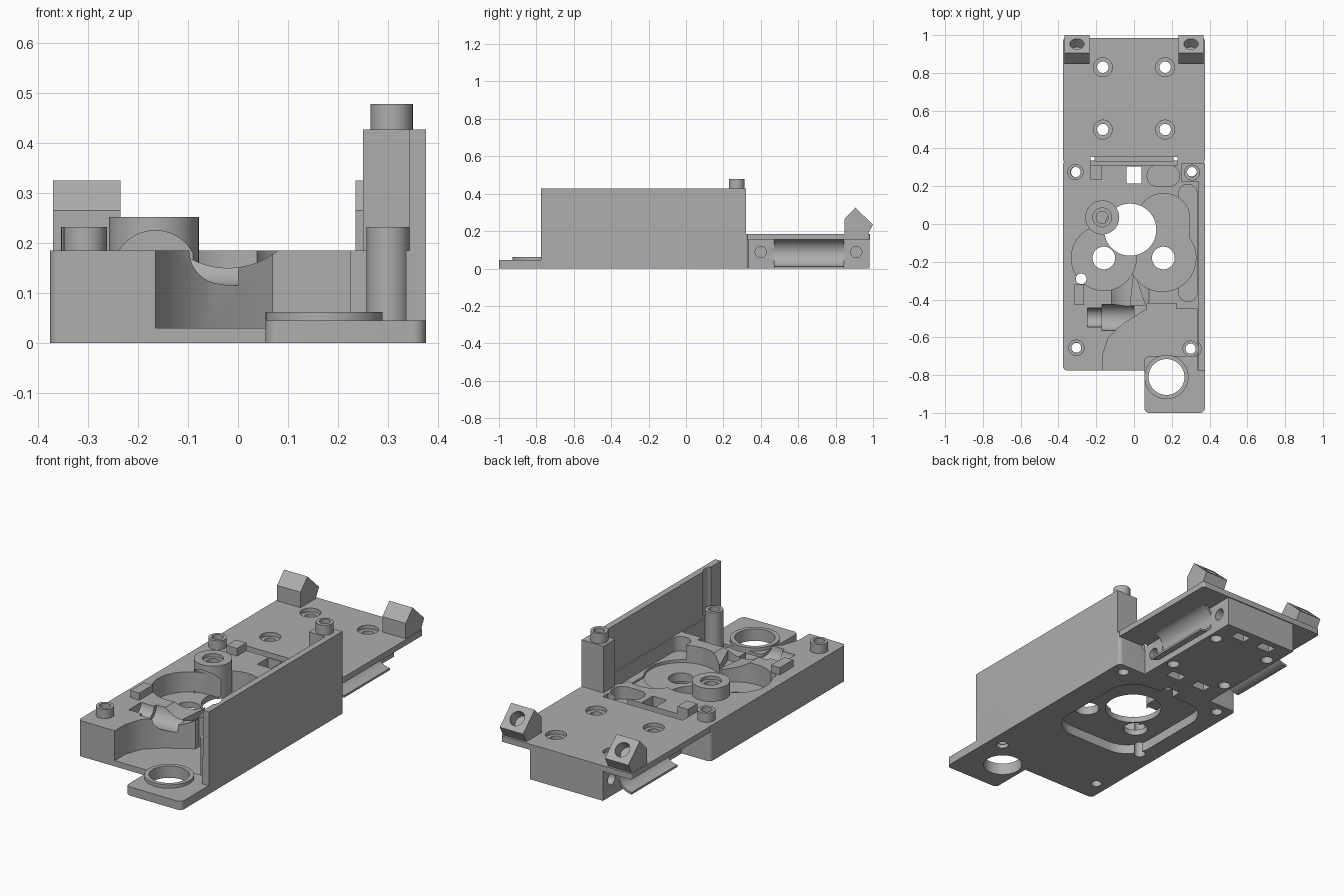
import bpy, bmesh, math
from mathutils import Matrix, Vector

old = bpy.data.objects.get("Cube")
if old:
    bpy.data.objects.remove(old, do_unlink=True)

grey = bpy.data.materials.new("mid grey")
grey.use_nodes = True
COLOUR = (0.42, 0.42, 0.42, 1)
grey.diffuse_color = COLOUR
grey.node_tree.nodes["Principled BSDF"].inputs["Base Color"].default_value = COLOUR

parts, cutters = [], []
TOP, LOW = 0.185, -0.1


def make(name, bm, cutter=False):
    bmesh.ops.recalc_face_normals(bm, faces=bm.faces)
    mesh = bpy.data.meshes.new(name)
    bm.to_mesh(mesh)
    bm.free()
    mesh.materials.append(grey)
    ob = bpy.data.objects.new(name, mesh)
    bpy.context.collection.objects.link(ob)
    ob.hide_render = cutter
    (cutters if cutter else parts).append(ob)
    return ob


def prism(name, pts, lo, hi, axis="Z", cutter=False):
    """Extrude a 2D outline along Z (x, y points), Y (x, z) or X (y, z)."""
    place = {"Z": lambda a, b, h: (a, b, h), "Y": lambda a, b, h: (a, h, b),
             "X": lambda a, b, h: (h, a, b)}[axis]
    bm = bmesh.new()
    face = bm.faces.new([bm.verts.new(place(a, b, lo)) for a, b in pts])
    ext = bmesh.ops.extrude_face_region(bm, geom=[face])
    step = Vector(place(0, 0, hi - lo))
    bmesh.ops.translate(bm, vec=step, verts=[v for v in ext["geom"] if isinstance(v, bmesh.types.BMVert)])
    return make(name, bm, cutter)


def arc(cx, cy, r, a0, a1, n):
    return [(cx + r * math.cos(math.radians(a0 + (a1 - a0) * i / n)),
             cy + r * math.sin(math.radians(a0 + (a1 - a0) * i / n))) for i in range(n + 1)]


def circle(cx, cy, r):
    return arc(cx, cy, r, 0, 360, 48)[:-1]


def rounded(x0, x1, y0, y1, r):
    return (arc(x1 - r, y1 - r, r, 0, 90, 8) + arc(x0 + r, y1 - r, r, 90, 180, 8)
            + arc(x0 + r, y0 + r, r, 180, 270, 8) + arc(x1 - r, y0 + r, r, 270, 360, 8))


def rect(x0, x1, y0, y1):
    return [(x0, y0), (x1, y0), (x1, y1), (x0, y1)]


def drill(x, y, r, lo=LOW, hi=1):
    return prism("cutter", circle(x, y, r), lo, hi, cutter=True)


def pocket(pts, lo, hi=1, axis="Z"):
    return prism("cutter", pts, lo, hi, axis, True)


def cut(ob, tools):
    for tool in tools:
        mod = ob.modifiers.new("cut", "BOOLEAN")
        mod.operation, mod.solver, mod.object = "DIFFERENCE", "EXACT", tool
    bpy.context.view_layer.update()
    graph = bpy.context.evaluated_depsgraph_get()
    mesh = bpy.data.meshes.new_from_object(ob.evaluated_get(graph))
    ob.modifiers.clear()
    ob.data = mesh


# Main body with gear recesses, front pocket and through holes
body = prism("body", rounded(-0.375, 0.375, -0.775, 0.335, 0.02), 0, TOP)
front_pocket = [(-0.165, -0.8), (-0.165, -0.69), (-0.135, -0.6), (-0.06, -0.53), (0.07, -0.45),
                (0.07, -0.42), (0.225, -0.42), (0.225, -0.45), (0.335, -0.45), (0.335, -0.8)]
cut(body, [
    pocket(front_pocket, 0.03),
    pocket(rounded(-0.28, 0.24, -0.36, 0.25, 0.14), LOW, 0.05),
    drill(-0.16, -0.18, 0.172, 0.08), drill(0.15, -0.18, 0.178, 0.095),
    pocket(rounded(0.02, 0.295, -0.2, 0.16, 0.13), 0.1),
    pocket(rounded(0.235, 0.335, -0.41, 0.21, 0.05), 0.11),
    pocket(rounded(0.07, 0.24, 0.2, 0.31, 0.05), 0.12),
    pocket([(0.0, -0.25), (0.06, -0.43), (-0.02, -0.43)], 0.12),
    pocket(circle(-0.02, 0.31, 0.16), -0.56, -0.2, "Y"),
    pocket(circle(-0.495, 0.185, 0.05), -0.245, -0.16, "X"),
    pocket(circle(-0.495, 0.185, 0.07), -0.17, 0.0, "X"),
    pocket(rect(-0.23, 0.23, 0.31, 0.35), 0.14),
    pocket(rect(-0.04, 0.04, 0.215, 0.305), LOW),
    drill(-0.02, -0.03, 0.138), drill(-0.16, -0.18, 0.06), drill(0.155, -0.18, 0.06),
    drill(-0.28, -0.29, 0.028), drill(-0.305, 0.275, 0.028), drill(-0.305, -0.655, 0.026),
    drill(0.305, 0.28, 0.028), drill(0.3, -0.66, 0.03)])

# Rear deck, narrower rear box and curved side cradles
screw_spots = [(sx * 0.165, y) for sx in (-1, 1) for y in (0.5, 0.83)]
deck = prism("rear_deck", rounded(-0.375, 0.375, 0.325, 0.985, 0.015), 0.155, TOP)
cut(deck, [drill(x, y, 0.03) for x, y in screw_spots]
    + [drill(x, y, 0.05, 0.165) for x, y in screw_spots]
    + [pocket(rect(-0.23, 0.23, 0.3, 0.355), LOW)])
lower = prism("rear_box", rect(-0.21, 0.21, 0.33, 0.98), 0, 0.157)
cut(lower, [drill(x, y, 0.03) for x, y in screw_spots]
    + [pocket(circle(y, 0.088, 0.03), sx * 0.17 - 0.06, sx * 0.17 + 0.06, "X")
       for sx in (-1, 1) for y in (0.4, 0.91)]
    + [pocket(circle(sx * 0.28, 0.085, 0.075), 0.47, 0.845, "Y") for sx in (-1, 1)]
    + [pocket(rect(x - 0.04, x + 0.04, y - 0.025, y + 0.025), LOW, 0.05)
       for x in (-0.08, 0.08) for y in (0.42, 0.92)])
for side, sx in (("left", 1), ("right", -1)):
    sheet = arc(0.28, 0.085, 0.085, 100, 270, 20) + arc(0.28, 0.085, 0.074, 270, 100, 20)
    prism(side + "_cradle", [(sx * x, z) for x, z in sheet], 0.47, 0.845, "Y")

# Rear clips with a hole in the sloped back face
clip_side = [(0.848, 0.18), (0.848, 0.265), (0.905, 0.325), (1.0, 0.235), (0.97, 0.18)]
for side, sx in (("left", 1), ("right", -1)):
    clip = prism(side + "_rear_clip", clip_side, sx * 0.302 - 0.067, sx * 0.302 + 0.067, "X")
    bore = bmesh.new()
    bmesh.ops.create_cone(bore, cap_ends=True, segments=32, radius1=0.038, radius2=0.038, depth=0.12,
                          matrix=Matrix.Translation((sx * 0.302, 0.953, 0.28))
                          @ Matrix.Rotation(-math.radians(46), 4, "X"))
    cut(clip, [make("cutter", bore, True)])

# Front tab with raised ring
tab = prism("front_tab", rounded(0.055, 0.375, -1.0, -0.7, 0.025), 0, 0.045)
ring = prism("tab_ring", circle(0.172, -0.81, 0.117), 0.02, 0.062)
for ob in (body, tab, ring):
    cut(ob, [drill(0.172, -0.81, 0.095)])
cut(body, [drill(0.172, -0.81, 0.117, 0.01, 0.1)])

# Tall side wall with its rear post and hollow pin
wall = prism("side_wall", rect(0.342, 0.375, -0.775, 0.32), 0.02, 0.427)
cut(wall, [pocket(circle(0.305, -0.66, 0.05), 0.2)])
post = prism("wall_post", rect(0.25, 0.345, 0.225, 0.32), 0.18, 0.427)
pin = prism("wall_pin", circle(0.307, 0.272, 0.042), 0.42, 0.478)
for ob in (post, pin):
    cut(ob, [drill(0.307, 0.275, 0.026)])

# Screw bosses and the round bearing post
for name, x, y, lo, hi in (("rear_boss", -0.31, 0.275, 0.17, 0.232), ("front_boss", -0.305, -0.655, 0.17, 0.232),
                           ("wall_boss", 0.3, -0.66, 0.02, 0.232)):
    cut(prism(name, circle(x, y, 0.043), lo, hi), [drill(x, y, 0.027)])
bearing = prism("bearing_post", circle(-0.168, 0.035, 0.09), 0.08, 0.252)
cut(bearing, [drill(-0.168, 0.035, 0.05, 0.235), drill(-0.168, 0.035, 0.032, 0.12),
              pocket(circle(-0.165, 0.14, 0.085), -0.1, -0.01, "Y")])

# Small locating blocks
prism("rear_block", rect(-0.23, -0.17, 0.235, 0.312), 0.17, 0.225)
prism("side_block", rect(-0.315, -0.265, -0.43, -0.32), 0.17, 0.222)

for tool in cutters:
    bpy.data.objects.remove(tool, do_unlink=True)
bpy.ops.object.select_all(action="DESELECT")
for ob in parts:
    ob.select_set(True)
bpy.context.view_layer.objects.active = body
bpy.ops.object.shade_smooth_by_angle(angle=math.radians(30))
